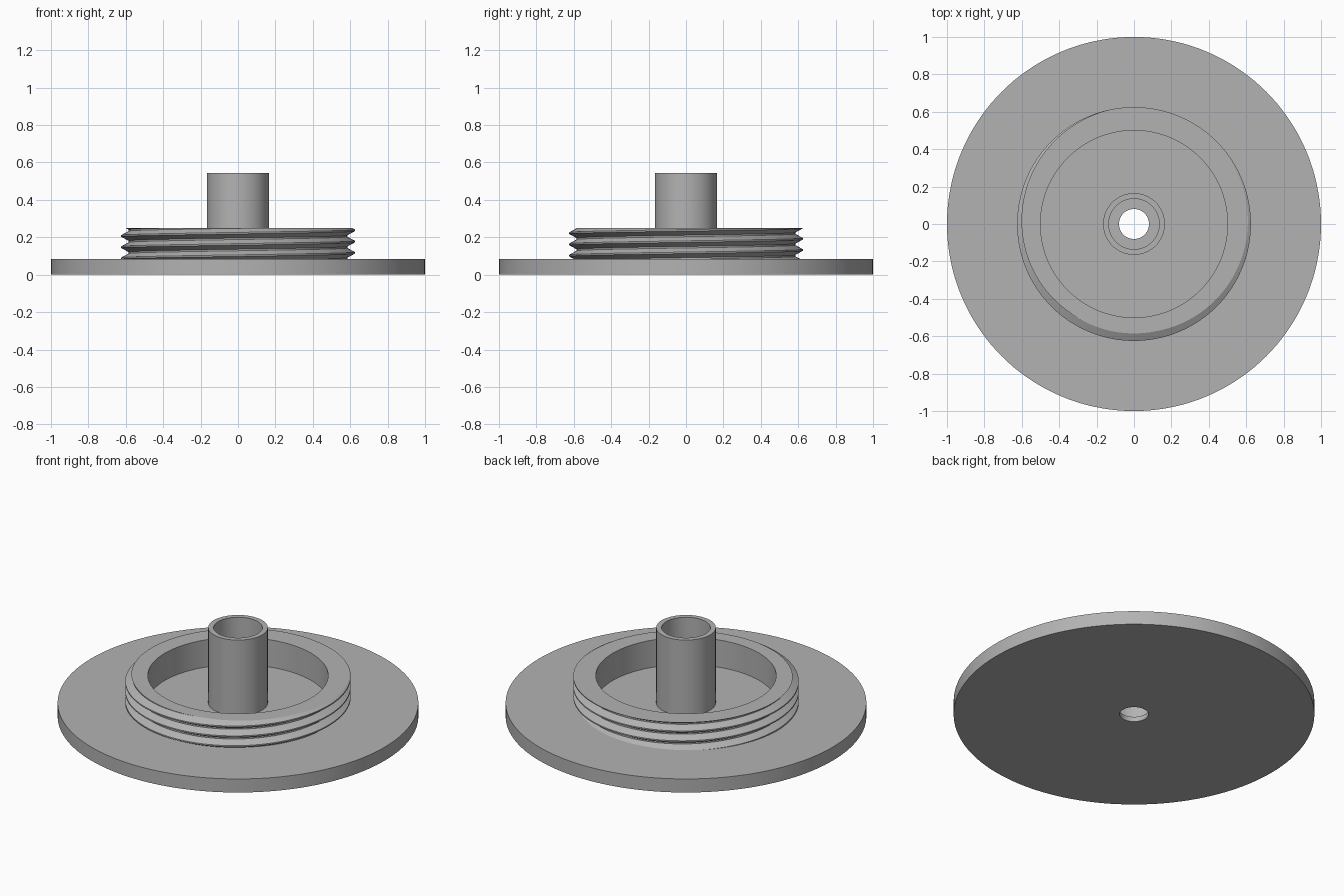
import bpy, bmesh, math

cube = bpy.data.objects.get("Cube")
if cube:
    bpy.data.objects.remove(cube, do_unlink=True)

SEGMENTS = 144
DISC_TOP = 0.083
COLLAR_TOP = 0.25
COLLAR_BORE = 0.5
PITCH = 0.06

grey = bpy.data.materials.new("plain grey")
grey.use_nodes = True
colour = (0.45, 0.45, 0.45, 1)
grey.diffuse_color = colour
grey.node_tree.nodes["Principled BSDF"].inputs["Base Color"].default_value = colour


def finish(bm, name):
    bmesh.ops.recalc_face_normals(bm, faces=bm.faces[:])
    mesh = bpy.data.meshes.new(name)
    bm.to_mesh(mesh)
    bm.free()
    mesh.materials.append(grey)
    obj = bpy.data.objects.new(name, mesh)
    bpy.context.collection.objects.link(obj)
    bpy.ops.object.select_all(action="DESELECT")
    obj.select_set(True)
    bpy.context.view_layer.objects.active = obj
    bpy.ops.object.shade_smooth_by_angle(angle=math.radians(25))
    return obj


def sweep(bm, columns, closed):
    """Skin neighbouring columns of vertices with quads."""
    rows = [[bm.verts.new(p) for p in col] for col in columns]
    for a, b in zip(rows, rows[1:]):
        n = len(a)
        for i in range(n if closed else n - 1):
            j = (i + 1) % n
            bm.faces.new((a[i], b[i], b[j], a[j]))
    bmesh.ops.remove_doubles(bm, verts=bm.verts[:], dist=1e-5)


def turn(angle, r, z):
    return (r * math.cos(angle), r * math.sin(angle), z)


angles = [2 * math.pi * i / SEGMENTS for i in range(SEGMENTS + 1)]

# Flange disc with the central tube and its stepped bore
profile = [(0.08, 0), (1, 0), (1, DISC_TOP), (0.165, DISC_TOP),
           (0.165, 0.543), (0.135, 0.543), (0.135, 0.03), (0.08, 0.03)]
bm = bmesh.new()
sweep(bm, [[turn(a, r, z) for r, z in profile] for a in angles], True)
finish(bm, "flange_and_tube")

# Helical thread: root and crest flats repeated up the collar
tooth = [(0.585, -0.034), (0.585, -0.026), (0.625, -0.004), (0.625, 0.004)]
columns = []
for a in angles:
    lead = 0.237 + PITCH * a / (2 * math.pi)
    columns.append([turn(a, r, lead + dz + k * PITCH)
                    for k in range(-4, 3) for r, dz in tooth])
bm = bmesh.new()
sweep(bm, columns, False)

# Trim the thread level with the collar top and the disc
for z, up in ((COLLAR_TOP, 1), (DISC_TOP, -1)):
    bmesh.ops.bisect_plane(bm, geom=bm.verts[:] + bm.edges[:] + bm.faces[:],
                           plane_co=(0, 0, z), plane_no=(0, 0, up),
                           clear_outer=True)
bmesh.ops.remove_doubles(bm, verts=bm.verts[:], dist=1e-5)

# Close the collar with a flat top face and an inner wall
rim = [e for e in bm.edges if e.is_boundary
       and all(abs(v.co.z - COLLAR_TOP) < 1e-4 for v in e.verts)]
for z in (COLLAR_TOP, DISC_TOP):
    new = bmesh.ops.extrude_edge_only(bm, edges=rim)["geom"]
    for v in new:
        if isinstance(v, bmesh.types.BMVert):
            angle = math.atan2(v.co.y, v.co.x)
            v.co = turn(angle, COLLAR_BORE, z)
    rim = [e for e in new if isinstance(e, bmesh.types.BMEdge)
           and e.is_boundary]
bmesh.ops.dissolve_degenerate(bm, edges=bm.edges[:], dist=1e-5)
finish(bm, "threaded_collar")
